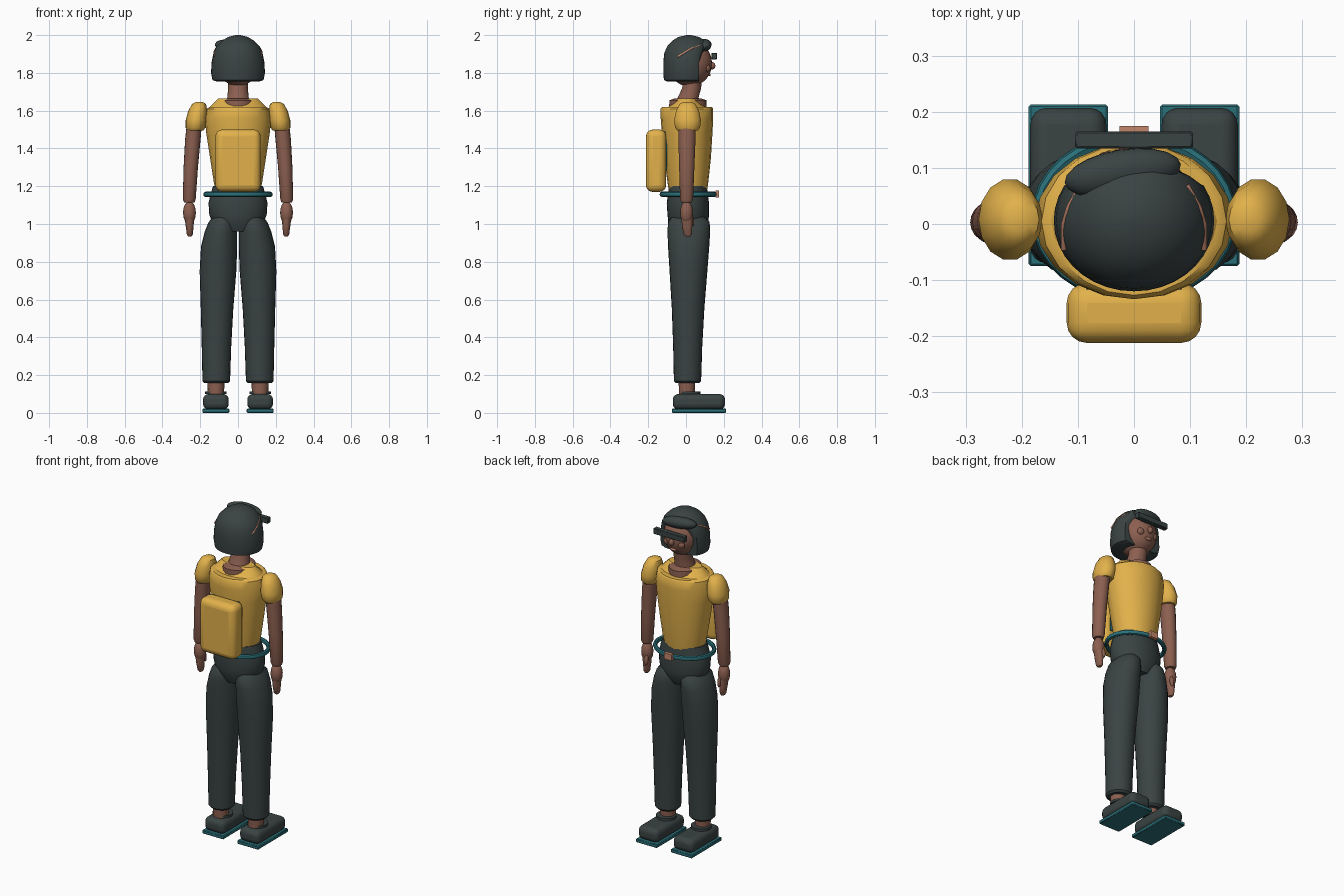
import bpy, bmesh, math
from mathutils import Matrix, Vector


def material(name, rgb):
    m = bpy.data.materials.new(name)
    m.diffuse_color = (*rgb, 1)
    return m


DARK = material("charcoal", (0.042, 0.056, 0.056))
GOLD = material("mustard yellow", (0.76, 0.44, 0.07))
SKIN = material("brown skin", (0.26, 0.115, 0.08))
TEAL = material("teal", (0.023, 0.16, 0.19))
COPPER = material("copper", (0.54, 0.24, 0.15))


def finish(name, bm, mat):
    bmesh.ops.recalc_face_normals(bm, faces=bm.faces)
    me = bpy.data.meshes.new(name)
    bm.to_mesh(me)
    bm.free()
    me.materials.append(mat)
    ob = bpy.data.objects.new(name, me)
    bpy.context.collection.objects.link(ob)
    return ob


def loft(name, mat, rings, n=24, power=1.0, shape=None):
    """Stack of ellipses (z, centre x, centre y, radius x, radius y); power < 1 is boxier."""
    bm = bmesh.new()
    loops = []
    for z, cx, cy, rx, ry in rings:
        loop = []
        for i in range(n):
            a = 2 * math.pi * i / n
            c, s = math.cos(a), math.sin(a)
            co = Vector((cx + rx * math.copysign(abs(c) ** power, c),
                         cy + ry * math.copysign(abs(s) ** power, s), z))
            loop.append(bm.verts.new(shape(co) if shape else co))
        loops.append(loop)
    for lo, hi in zip(loops, loops[1:]):
        for i in range(n):
            bm.faces.new((lo[i], lo[(i + 1) % n], hi[(i + 1) % n], hi[i]))
    bm.faces.new(loops[0])
    bm.faces.new(loops[-1])
    return finish(name, bm, mat)


def ball(name, mat, loc, radii, rot=(0, 0, 0), seg=20):
    bm = bmesh.new()
    bmesh.ops.create_uvsphere(bm, u_segments=seg, v_segments=seg // 2, radius=1)
    bmesh.ops.scale(bm, vec=radii, verts=bm.verts)
    ob = finish(name, bm, mat)
    ob.location, ob.rotation_euler = loc, rot
    return ob


def box(name, mat, lo, hi, bevel=0.0, seg=3):
    bm = bmesh.new()
    bmesh.ops.create_cube(bm, size=1)
    lo, hi = Vector(lo), Vector(hi)
    bmesh.ops.scale(bm, vec=hi - lo, verts=bm.verts)
    bmesh.ops.translate(bm, vec=(lo + hi) / 2, verts=bm.verts)
    ob = finish(name, bm, mat)
    if bevel:
        mod = ob.modifiers.new("rounded", 'BEVEL')
        mod.width, mod.segments = bevel, seg
    return ob


def ring(name, mat, loc, rx, ry, r, rz, n=32, m=8):
    """Flattened torus for belt and ankle straps."""
    bm = bmesh.new()
    grid = []
    for i in range(n):
        a = 2 * math.pi * i / n
        grid.append([bm.verts.new((loc[0] + (rx + r * math.cos(b)) * math.cos(a),
                                   loc[1] + (ry + r * math.cos(b)) * math.sin(a),
                                   loc[2] + rz * math.sin(b)))
                     for b in (2 * math.pi * j / m for j in range(m))])
    for i in range(n):
        for j in range(m):
            k, l = (i + 1) % n, (j + 1) % m
            bm.faces.new((grid[i][j], grid[k][j], grid[k][l], grid[i][l]))
    return finish(name, bm, mat)


# Head and face
ball("head", SKIN, (0, 0.02, 1.85), (0.108, 0.118, 0.122), seg=28)
ball("nose", SKIN, (0, 0.138, 1.838), (0.016, 0.018, 0.02), seg=12)
ball("lips", COPPER, (0, 0.122, 1.79), (0.024, 0.009, 0.008), seg=12)
for side, x in (("left", -1), ("right", 1)):
    ball(side + "_cheek", SKIN, (x * 0.045, 0.112, 1.825), (0.024, 0.018, 0.022), seg=12)
loft("neck", SKIN, [(1.62, 0, 0.005, 0.075, 0.07), (1.67, 0, 0.012, 0.057, 0.055),
                    (1.72, 0, 0.03, 0.052, 0.05), (1.78, 0, 0.035, 0.052, 0.05)])
loft("neck_base", SKIN, [(1.6, 0, 0.01, 0.09, 0.1), (1.655, 0, 0.01, 0.085, 0.098),
                         (1.665, 0, 0.01, 0.06, 0.07)])


# Bobbed hair, cut back around the face below the fringe
def face_opening(co):
    limit = 0.07 + max(0, co.z - 1.89) * 1.0
    return Vector((co.x, min(co.y, limit), co.z))


loft("bob_hair", DARK,
     [(1.755, 0, 0.005, 0.115, 0.108), (1.762, 0, 0.005, 0.135, 0.122),
      (1.80, 0, 0.006, 0.143, 0.126), (1.86, 0, 0.008, 0.139, 0.128),
      (1.905, 0, 0.01, 0.13, 0.125), (1.94, 0, 0.012, 0.115, 0.112),
      (1.97, 0, 0.014, 0.086, 0.087), (1.99, 0, 0.015, 0.053, 0.055),
      (2.0, 0, 0.015, 0.012, 0.012)], 36, shape=face_opening)
ball("fringe", DARK, (-0.02, 0.09, 1.945), (0.105, 0.044, 0.034), (0.35, 0.05, 0.16))

# Skin-toned parting lines at the temples
for side, x in (("left", -1), ("right", 1)):
    cu = bpy.data.curves.new(side + "_parting", 'CURVE')
    cu.dimensions = '3D'
    cu.bevel_depth, cu.bevel_resolution = 0.005, 1
    sp = cu.splines.new('POLY')
    pts = [(0.125, -0.045, 1.885), (0.125, 0.0, 1.912), (0.116, 0.03, 1.93), (0.094, 0.07, 1.943)]
    sp.points.add(len(pts) - 1)
    for p, (px, py, pz) in zip(sp.points, pts):
        p.co = (x * px, py, pz, 1)
    cu.materials.append(COPPER)
    bpy.context.collection.objects.link(bpy.data.objects.new(side + "_parting", cu))

# Eyewear bar
box("eyewear_bar", DARK, (-0.105, 0.135, 1.872), (0.105, 0.165, 1.906), 0.003, 1)

# Shirt
loft("shirt", GOLD, [(1.18, 0, 0.01, 0.12, 0.102), (1.22, 0, 0.01, 0.128, 0.108),
                     (1.35, 0, 0.008, 0.148, 0.124), (1.48, 0, 0.006, 0.168, 0.134),
                     (1.56, 0, 0.005, 0.176, 0.139), (1.61, 0, 0.005, 0.165, 0.139),
                     (1.62, 0, 0.005, 0.15, 0.132)], 20)
loft("shirt_yoke", GOLD, [(1.60, 0, 0.005, 0.165, 0.125), (1.635, 0, 0.005, 0.135, 0.08),
                          (1.665, 0, 0.005, 0.105, 0.05)], 20)

# Backpack with strap plate
box("backpack", GOLD, (-0.12, -0.212, 1.17), (0.12, -0.105, 1.5), 0.036, 4)
box("backpack_strap", TEAL, (-0.085, -0.118, 1.28), (0.085, -0.1, 1.49))

# Trouser waist, belt and buckle
loft("trouser_waist", DARK, [(0.96, 0, 0.01, 0.08, 0.08), (1.01, 0, 0.012, 0.137, 0.106),
                             (1.05, 0, 0.012, 0.152, 0.11), (1.11, 0, 0.01, 0.156, 0.112),
                             (1.16, 0, 0.01, 0.145, 0.105), (1.2, 0, 0.01, 0.132, 0.1)], 28)
ring("belt", TEAL, (0, 0.012, 1.157), 0.172, 0.14, 0.012, 0.014)
box("buckle", COPPER, (-0.026, 0.155, 1.14), (0.026, 0.175, 1.177))

for side, x in (("left", -1), ("right", 1)):
    # Trouser leg
    loft(side + "_trouser_leg", DARK,
         [(0.157, x * 0.115, 0.008, 0.062, 0.062), (0.168, x * 0.115, 0.008, 0.073, 0.072),
          (0.35, x * 0.114, 0.009, 0.078, 0.077), (0.55, x * 0.111, 0.011, 0.086, 0.086),
          (0.75, x * 0.106, 0.013, 0.097, 0.1), (0.88, x * 0.1, 0.014, 0.096, 0.109),
          (0.96, x * 0.09, 0.015, 0.086, 0.113), (1.01, x * 0.082, 0.015, 0.074, 0.11),
          (1.04, x * 0.075, 0.014, 0.055, 0.085)], 24)
    # Ankle, strap, shoe and sole
    loft(side + "_ankle", SKIN, [(0.08, x * 0.117, 0.005, 0.042, 0.042),
                                 (0.17, x * 0.117, 0.005, 0.046, 0.044)], 16)
    loft(side + "_ankle_strap", DARK, [(0.1, x * 0.117, 0.022, 0.057, 0.055),
                                       (0.114, x * 0.117, 0.022, 0.057, 0.055)], 20)
    c = x * 0.117
    box(side + "_shoe", DARK, (c - 0.068, -0.07, 0.018), (c + 0.068, 0.207, 0.1), 0.03, 4)
    box(side + "_sole", TEAL, (c - 0.071, -0.075, 0.0), (c + 0.071, 0.213, 0.022), 0.004, 1)

    # Puffed sleeve
    loft(side + "_sleeve", GOLD,
         [(1.495, x * 0.226, 0.008, 0.043, 0.055), (1.51, x * 0.225, 0.008, 0.052, 0.068),
          (1.55, x * 0.221, 0.008, 0.056, 0.073), (1.60, x * 0.213, 0.008, 0.05, 0.062),
          (1.635, x * 0.206, 0.008, 0.037, 0.043), (1.646, x * 0.205, 0.008, 0.018, 0.022)], 14)
    # Arm
    loft(side + "_arm", SKIN,
         [(1.115, x * 0.258, 0.003, 0.028, 0.029), (1.13, x * 0.258, 0.003, 0.034, 0.035),
          (1.3, x * 0.25, 0.004, 0.038, 0.041), (1.45, x * 0.239, 0.005, 0.041, 0.046),
          (1.54, x * 0.23, 0.006, 0.04, 0.046)], 18)
    # Hand: palm, fingers and thumb
    ball(side + "_palm", SKIN, (x * 0.257, 0.003, 1.06), (0.034, 0.034, 0.062), seg=16)
    loft(side + "_fingers", SKIN,
         [(0.935, x * 0.255, 0.01, 0.01, 0.014), (0.945, x * 0.255, 0.009, 0.016, 0.022),
          (0.99, x * 0.256, 0.006, 0.021, 0.028), (1.04, x * 0.257, 0.004, 0.026, 0.03)], 14)
    ball(side + "_thumb", SKIN, (x * 0.245, 0.03, 1.02), (0.012, 0.012, 0.035), (0.15, 0, 0), 10)

# Smooth shading with kept edges
bpy.ops.object.select_all(action='DESELECT')
for ob in bpy.context.scene.objects:
    if ob.type == 'MESH':
        ob.select_set(True)
        bpy.context.view_layer.objects.active = ob
bpy.ops.object.shade_smooth_by_angle(angle=math.radians(40))
